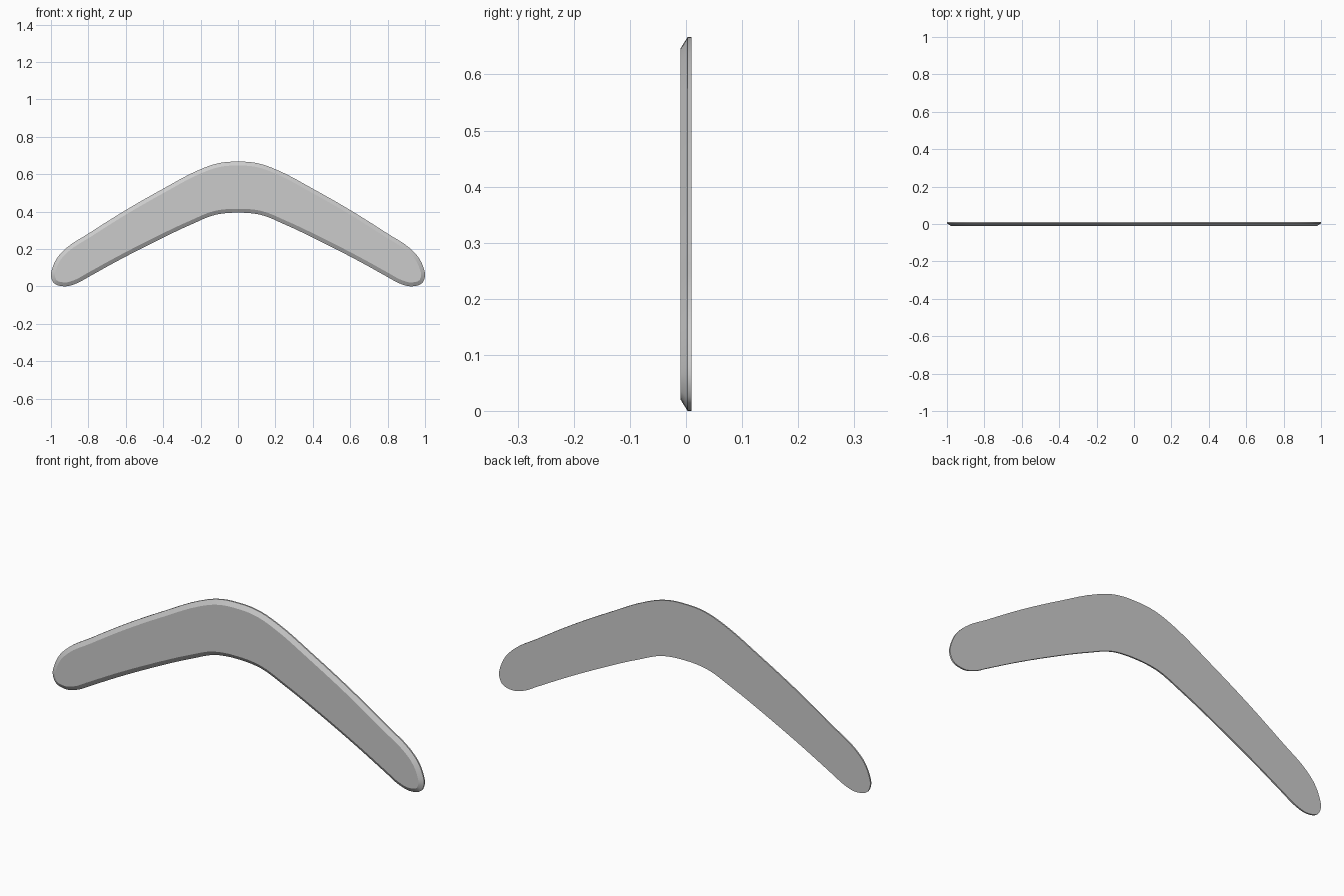
import bpy, bmesh
from mathutils import Vector

if "Cube" in bpy.data.objects:
    bpy.data.objects.remove(bpy.data.objects["Cube"])

# Right half of the outline (x, z), from top centre round the tip to bottom centre
half = [(0, .667), (.07, .664), (.13, .652), (.21, .622), (.4, .522), (.6, .408),
        (.8, .282), (.92, .203), (.965, .155), (.99, .105), (1, .055), (.985, .018),
        (.925, 0), (.86, .017), (.8, .05), (.65, .133), (.45, .236), (.25, .331),
        (.12, .383), (.06, .392), (0, .394)]
ctrl = [Vector(p) for p in half + [(-x, z) for x, z in half[-2:0:-1]]]


def smooth_loop(pts, steps):
    """Closed centripetal-style spline through the points."""
    out, n = [], len(pts)
    for i in range(n):
        p0, p1, p2, p3 = (pts[(i + k) % n] for k in (-1, 0, 1, 2))
        d0, d1, d2 = (p1 - p0).length, (p2 - p1).length, (p3 - p2).length
        m1 = ((p1 - p0) / d0 * d1 + (p2 - p1) / d1 * d0) / (d0 + d1) * d1
        m2 = ((p2 - p1) / d1 * d2 + (p3 - p2) / d2 * d1) / (d1 + d2) * d1
        for s in range(steps):
            t = s / steps
            out.append(p1 * (2*t**3 - 3*t**2 + 1) + m1 * (t**3 - 2*t**2 + t)
                       + p2 * (3*t**2 - 2*t**3) + m2 * (t**3 - t**2))
    return out


def inset(pts, d):
    """Move a clockwise loop inwards by d."""
    out, n = [], len(pts)
    for i, p in enumerate(pts):
        t = (pts[(i + 1) % n] - pts[i - 1]).normalized()
        out.append(p + Vector((t.y, -t.x)) * d)
    return out


# Boomerang: flat back, short straight rim, chamfered front
outline = smooth_loop(ctrl, 4)
bm = bmesh.new()
rings = [[bm.verts.new((p.x, y, p.y)) for p in inset(outline, d)]
         for y, d in ((-.01, .021), (.003, 0), (.01, 0))]
n = len(outline)
for a, b in zip(rings, rings[1:]):
    for i in range(n):
        j = (i + 1) % n
        bm.faces.new((a[i], a[j], b[j], b[i]))

# Front and back faces as strips between the upper and lower edges
h = n // 2
for ring in (rings[0], rings[-1]):
    bm.faces.new(ring)
bmesh.ops.triangulate(bm, faces=[f for f in bm.faces if len(f.verts) > 4])
bmesh.ops.recalc_face_normals(bm, faces=bm.faces)
mesh = bpy.data.meshes.new("boomerang")
bm.to_mesh(mesh)
bm.free()
obj = bpy.data.objects.new("boomerang", mesh)
bpy.context.collection.objects.link(obj)
bpy.context.view_layer.objects.active = obj
obj.select_set(True)
bpy.ops.object.shade_smooth_by_angle(angle=.4)
